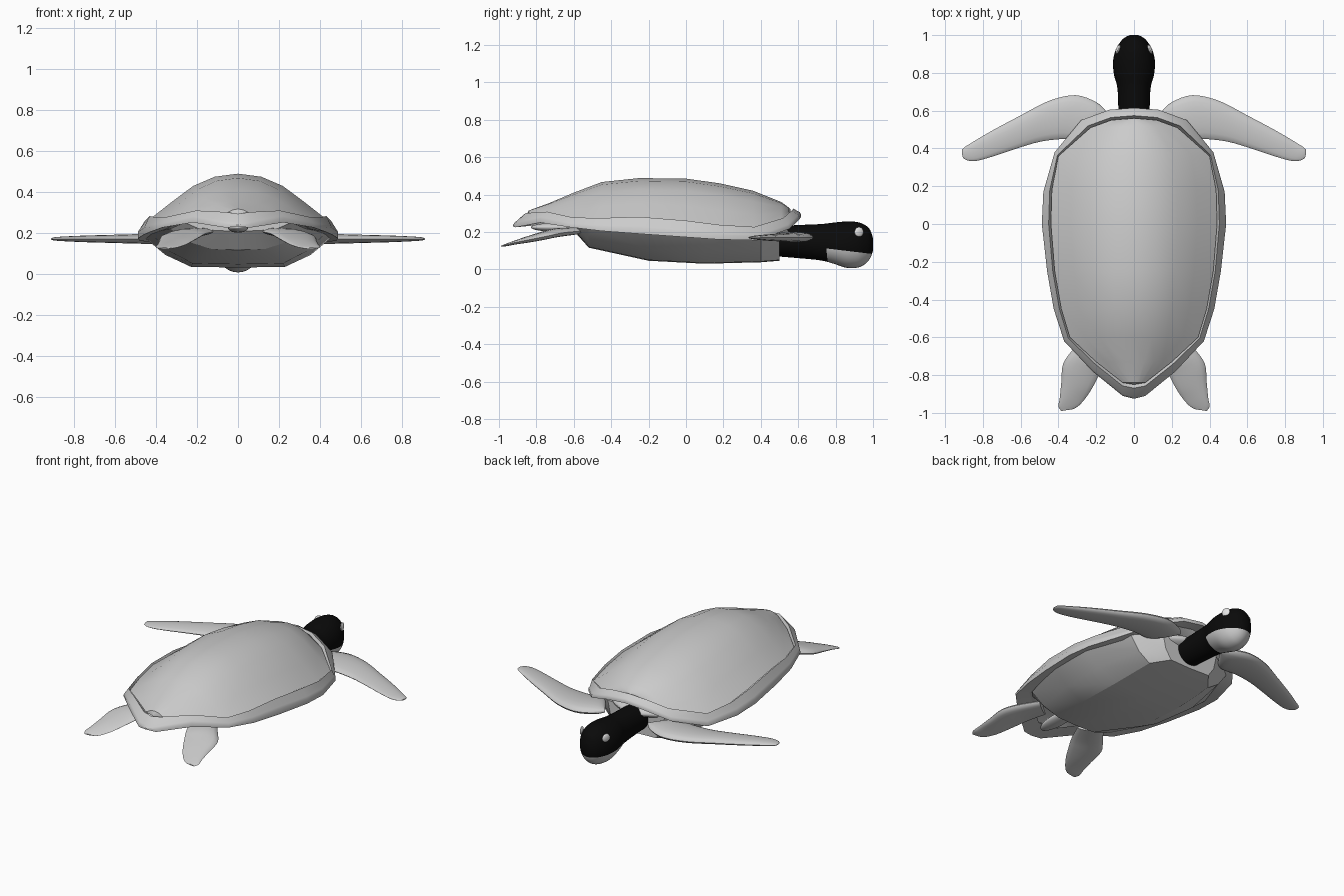
import bpy, bmesh, math
from mathutils import Vector

cube = bpy.data.objects.get("Cube")
if cube:
    bpy.data.objects.remove(cube)


def material(name, colour):
    m = bpy.data.materials.new(name)
    m.use_nodes = True
    rgba = (*colour, 1)
    m.diffuse_color = rgba
    m.node_tree.nodes["Principled BSDF"].inputs["Base Color"].default_value = rgba
    return m


GREY = material("shell grey", (0.6, 0.6, 0.6))
BLACK = material("head black", (0.003, 0.003, 0.003))
WHITE = material("eye white", (0.8, 0.8, 0.8))


def finish(name, bm, mats, angle=35):
    bmesh.ops.remove_doubles(bm, verts=bm.verts, dist=0.0005)
    bmesh.ops.dissolve_degenerate(bm, edges=bm.edges, dist=0.0005)
    bmesh.ops.recalc_face_normals(bm, faces=bm.faces)
    mesh = bpy.data.meshes.new(name)
    bm.to_mesh(mesh)
    bm.free()
    for m in mats:
        mesh.materials.append(m)
    ob = bpy.data.objects.new(name, mesh)
    bpy.context.collection.objects.link(ob)
    bpy.ops.object.select_all(action='DESELECT')
    ob.select_set(True)
    bpy.context.view_layer.objects.active = ob
    bpy.ops.object.shade_smooth_by_angle(angle=math.radians(angle))
    return ob


def loft(rings, closed=True, caps=True, loop=False):
    """Skin a list of equal-length rings with quads."""
    bm = bmesh.new()
    vs = [[bm.verts.new(p) for p in r] for r in rings]
    n = len(vs[0])
    pairs = list(zip(vs, vs[1:])) + ([(vs[-1], vs[0])] if loop else [])
    for a, b in pairs:
        for i in range(n if closed else n - 1):
            j = (i + 1) % n
            bm.faces.new((a[i], a[j], b[j], b[i]))
    if caps and not loop:
        bm.faces.new(vs[0])
        bm.faces.new(vs[-1])
    return bm


def spline(rows, steps):
    """Catmull-Rom resampling of rows of numbers."""
    out = []
    for i in range(len(rows) - 1):
        p = [rows[max(0, min(len(rows) - 1, i + k))] for k in (-1, 0, 1, 2)]
        for s in range(steps):
            t = s / steps
            out.append([0.5 * (2 * b + (c - a) * t + (2 * a - 5 * b + 4 * c - d) * t ** 2
                               + (3 * b - a - 3 * c + d) * t ** 3) for a, b, c, d in zip(*p)])
    return out + [list(rows[-1])]


# Shell stations: inner x, y, edge z, ridge z; rim x, y, top z, bottom z
SHELL = [
    (0, .56, .315, .32, 0, .615, .305, .28),
    (.12, .55, .305, .33, .13, .605, .29, .265),
    (.23, .51, .27, .36, .28, .55, .24, .215),
    (.40, .36, .225, .42, .42, .38, .185, .155),
    (.435, .18, .235, .46, .48, .17, .20, .16),
    (.44, 0, .26, .485, .488, 0, .215, .172),
    (.42, -.25, .28, .488, .46, -.25, .235, .19),
    (.385, -.45, .27, .467, .425, -.45, .24, .205),
    (.34, -.60, .27, .41, .37, -.62, .25, .225),
    (.2, -.73, .30, .355, .22, -.78, .285, .25),
    (.06, -.84, .30, .315, .06, -.91, .255, .225),
    (0, -.85, .29, .295, 0, -.925, .25, .23),
]

# Domed shell, faceted along the two side ridges
ARCH = [(-1, 0), (-.76, .37), (-.52, .72), (-.27, .93), (0, 1),
        (.27, .93), (.52, .72), (.76, .37), (1, 0)]
dome = [[(x * u, y, e - .006 + (h - e + .006) * v) for u, v in ARCH]
        for x, y, e, h, *_ in SHELL]
finish("shell_dome", loft(dome, closed=False, caps=False), [GREY])

# Raised rim around the dome, with a narrow groove inside
half = []
for x, y, e, h, ox, oy, top, low in SHELL:
    inner, outer = Vector((x, y, e)), Vector((ox, oy, top))
    lip = inner.lerp(outer, .25)
    half.append([(x, y, e - .02), (lip.x, lip.y, lip.z + .012), (ox * .985, oy * .99, top),
                 (ox, oy, top - .012), (ox, oy, low), (x * .92, y * .94, low + .012)])
mirror = [[(-x, y, z) for x, y, z in r] for r in half[-2:0:-1]]
finish("shell_rim", loft(half + mirror, loop=True), [GREY])

# Underside of the shell
under = [[(x * .96 * u, y * .96, low + .014 + .03 * (1 - abs(u))) for u in (-1, -.5, 0, .5, 1)]
         for x, y, e, h, ox, oy, top, low in SHELL]
finish("shell_underside", loft(under, closed=False, caps=False), [GREY])

# Belly plate: y, upper half width, upper z, lower half width, lower z
BELLY = [(.5, .2, .2, .14, .05), (.4, .36, .18, .22, .042), (.1, .46, .18, .23, .034),
         (-.2, .43, .2, .22, .05), (-.52, .33, .22, .13, .12), (-.6, .26, .25, .08, .21)]
belly = []
for y, w, top, f, low in BELLY:
    m, k = (w + f) / 2 + .01, (top + low) / 2 - .015
    belly.append([(-w, y, top), (-m, y, k), (-f, y, low), (0, y, low - .004),
                  (f, y, low), (m, y, k), (w, y, top)])
finish("belly_plate", loft(belly), [GREY], 25)


def ellipsoid(name, loc, size, mat, turn=0):
    bpy.ops.mesh.primitive_uv_sphere_add(segments=24, ring_count=12, radius=1,
                                         location=loc, rotation=(0, 0, turn))
    ob = bpy.context.object
    ob.name, ob.scale = name, size
    ob.data.materials.append(mat)
    bpy.ops.object.shade_smooth()


# Soft body between shell and belly, and the short tail
ellipsoid("shoulders", (0, .2, .2), (.3, .36, .07), GREY)
ellipsoid("tail", (0, -.68, .225), (.05, .15, .025), GREY)

# Neck and head: y, half width, top z, bottom z
HEAD = [(.48, .085, .23, .07), (.6, .083, .237, .06), (.72, .088, .242, .048),
        (.79, .106, .25, .03), (.86, .111, .256, .008), (.92, .098, .252, .01),
        (.96, .075, .235, .03), (.985, .052, .21, .06), (1, .022, .165, .1)]
rings = []
for y, w, top, low in spline(HEAD, 4):
    ring = []
    for i in range(32):
        a = math.tau * i / 32
        ring.append((w * math.cos(a), y, (top + low) / 2 + (top - low) / 2 * math.sin(a)))
    rings.append(ring)
bm = loft(rings)
jaw_point, jaw_normal = Vector((0, .75, .112)), Vector((0, .12, 1)).normalized()
for point, normal in ((jaw_point, jaw_normal), (jaw_point, Vector((0, 1, .1)))):
    bmesh.ops.bisect_plane(bm, geom=bm.verts[:] + bm.edges[:] + bm.faces[:],
                           plane_co=point, plane_no=normal)
for f in bm.faces:
    c = f.calc_center_median() - jaw_point
    f.material_index = int(c.dot(jaw_normal) < 0 and c.y + .1 * c.z > 0)
finish("head_and_neck", bm, [BLACK, GREY], 50)


def flipper(name, rows, side):
    """Lens-shaped sections between leading (x, y) and trailing (x, y) edges."""
    rings = []
    for ax, ay, bx, by, z, thick in spline(rows, 4):
        ring = []
        for i in range(16):
            a = math.tau * i / 16
            u = .5 - .5 * math.cos(a)
            ring.append((side * (ax + (bx - ax) * u), ay + (by - ay) * u,
                         z + thick * math.sin(a) * (1.15 - .4 * u)))
        rings.append(ring)
    finish(name, loft(rings), [GREY], 60)


FRONT = [(.15, .6, .17, .57, .18, .01), (.2, .645, .26, .45, .175, .026),
         (.31, .682, .38, .45, .172, .028), (.45, .652, .5, .435, .17, .025),
         (.6, .575, .62, .4, .17, .021), (.75, .495, .74, .36, .17, .017),
         (.86, .43, .83, .335, .17, .012), (.905, .4, .88, .336, .17, .008),
         (.912, .375, .905, .35, .17, .003)]
REAR = [(.24, -.56, .12, -.65, .205, .02), (.32, -.66, .16, -.75, .195, .024),
        (.375, -.74, .19, -.81, .178, .022), (.385, -.84, .225, -.875, .158, .017),
        (.393, -.92, .255, -.92, .142, .011), (.4, -.965, .29, -.96, .13, .007),
        (.385, -.99, .32, -.98, .124, .003)]
for label, side in (("left", 1), ("right", -1)):
    flipper(label + "_front_flipper", FRONT, side)
    flipper(label + "_rear_flipper", REAR, side)
    ellipsoid(label + "_eye", (side * .085, .925, .2), (.01, .026, .026), WHITE, side * .4)
